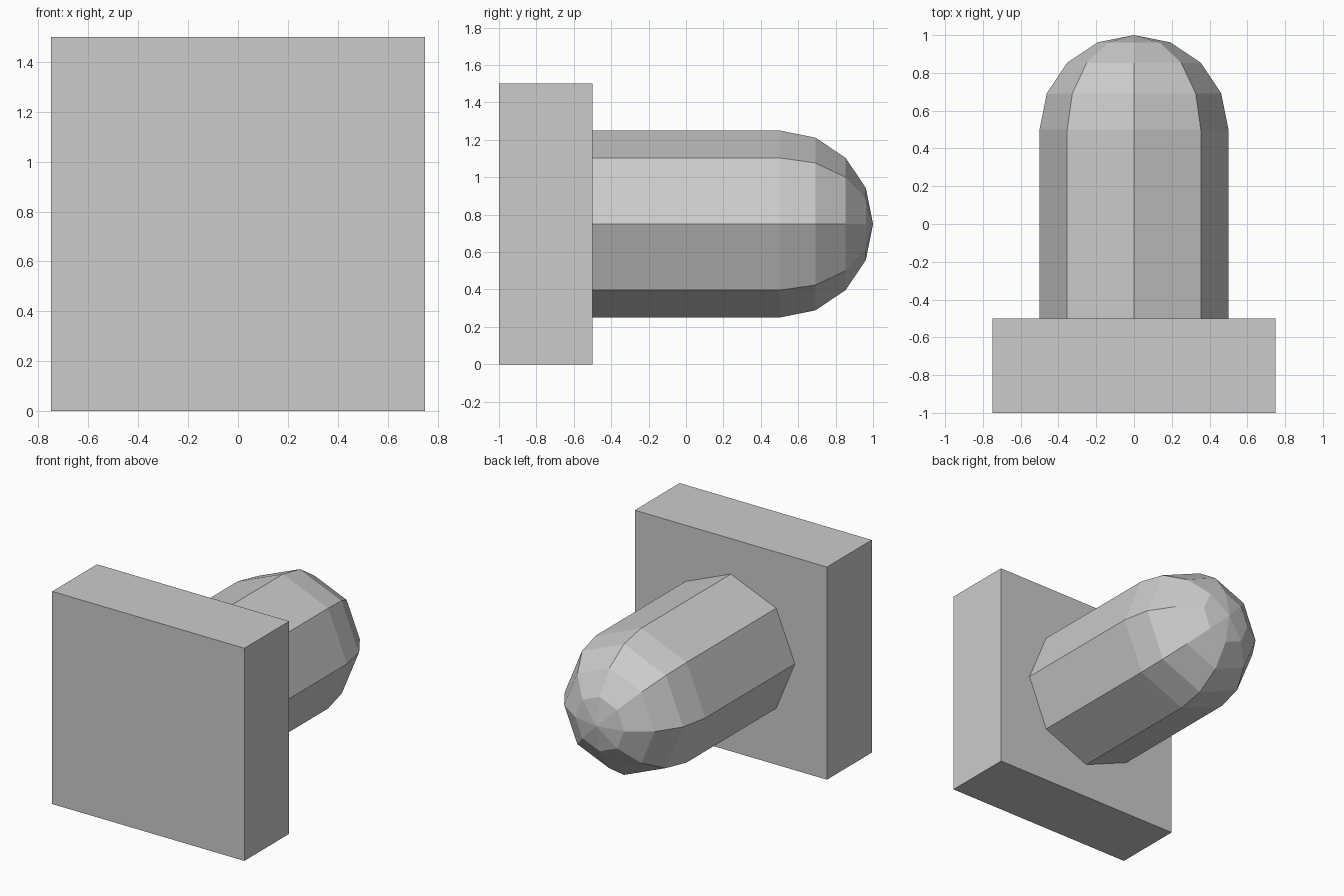
import bpy, bmesh, math
from mathutils import Matrix, Vector

default = bpy.data.objects.get("Cube")
if default:
    bpy.data.objects.remove(default, do_unlink=True)

grey = bpy.data.materials.new("plain grey")
grey.use_nodes = True
colour = (0.6, 0.6, 0.6, 1)
grey.diffuse_color = colour
grey.node_tree.nodes["Principled BSDF"].inputs["Base Color"].default_value = colour


def add_part(name, bm):
    bmesh.ops.recalc_face_normals(bm, faces=bm.faces)
    mesh = bpy.data.meshes.new(name)
    bm.to_mesh(mesh)
    bm.free()
    mesh.materials.append(grey)
    part = bpy.data.objects.new(name, mesh)
    bpy.context.collection.objects.link(part)
    return part


# Square mounting plate at the front
bm = bmesh.new()
bmesh.ops.create_cube(bm, size=1)
bmesh.ops.scale(bm, vec=(1.5, 0.5, 1.5), verts=bm.verts)
bmesh.ops.translate(bm, vec=(0, -0.75, 0.75), verts=bm.verts)
add_part("base_plate", bm)

# Eight-sided peg with a domed end, spun from its profile
SIDES, STEPS, RADIUS = 8, 4, 0.5
profile = [Vector((0, -0.5, 0)), Vector((RADIUS, -0.5, 0))]
for i in range(STEPS):
    a = math.pi / 2 * i / STEPS
    profile.append(Vector((RADIUS * math.cos(a), 0.5 + RADIUS * math.sin(a), 0)))
profile.append(Vector((0, 1, 0)))

bm = bmesh.new()
verts = [bm.verts.new(p) for p in profile]
edges = [bm.edges.new(pair) for pair in zip(verts, verts[1:])]
bmesh.ops.spin(bm, geom=verts + edges, cent=(0, 0, 0), axis=(0, 1, 0),
               angle=math.tau, steps=SIDES)
bmesh.ops.remove_doubles(bm, verts=bm.verts, dist=0.0001)
bmesh.ops.transform(bm, matrix=Matrix.Translation((0, 0, 0.75)), verts=bm.verts)
add_part("domed_peg", bm)
